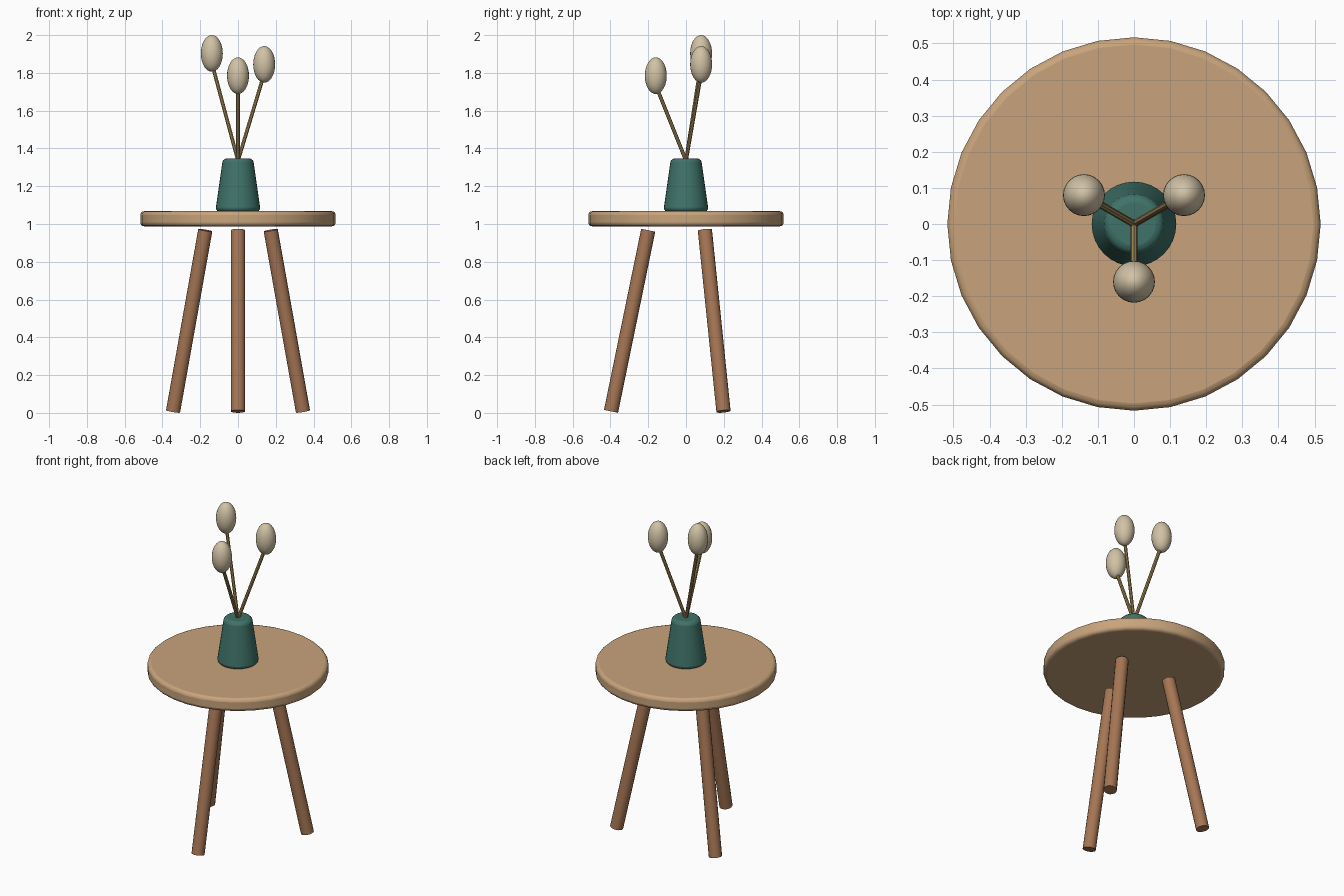
import bpy
from math import radians, cos, sin
from mathutils import Vector

if "Cube" in bpy.data.objects:
    bpy.data.objects.remove(bpy.data.objects["Cube"])


def material(name, rgb):
    m = bpy.data.materials.new(name)
    m.diffuse_color = (*rgb, 1)
    m.use_nodes = True
    m.node_tree.nodes["Principled BSDF"].inputs["Base Color"].default_value = m.diffuse_color
    return m


oak = material("oak", (0.58, 0.37, 0.20))
walnut = material("walnut", (0.38, 0.18, 0.09))
glaze = material("green_glaze", (0.05, 0.17, 0.14))
straw = material("straw", (0.38, 0.26, 0.10))
cream = material("cream", (0.64, 0.54, 0.38))


def finish(name, mat, bevel=0, segments=3):
    ob = bpy.context.object
    ob.name = name
    ob.data.materials.append(mat)
    if bevel:
        mod = ob.modifiers.new("rounded_edges", 'BEVEL')
        mod.width = bevel
        mod.segments = segments
        mod.limit_method = 'ANGLE'
        mod.angle_limit = radians(40)
    bpy.ops.object.shade_smooth_by_angle(angle=radians(40))
    return ob


def rod(name, start, end, radius, sides, mat):
    a, b = Vector(start), Vector(end)
    d = b - a
    bpy.ops.mesh.primitive_cylinder_add(
        vertices=sides, radius=radius, depth=d.length, location=(a + b) / 2,
        rotation=d.to_track_quat('Z', 'Y').to_euler())
    return finish(name, mat)


def polar(r, deg, z):
    return (r * cos(radians(deg)), r * sin(radians(deg)), z)


# Round table top
bpy.ops.mesh.primitive_cylinder_add(vertices=32, radius=0.517, depth=0.08,
                                    location=(0, 0, 1.028))
finish("table_top", oak, 0.02)

# Three splayed legs, stopping just short of the top
for name, ang in (("front_leg", -90), ("right_leg", 30), ("left_leg", 150)):
    rod(name, polar(0.397, ang, 0.008), polar(0.20, ang, 0.967), 0.038, 16, walnut)

# Tapered vase
bpy.ops.mesh.primitive_cone_add(vertices=32, radius1=0.12, radius2=0.08,
                                depth=0.28, location=(0, 0, 1.207))
finish("vase", glaze, 0.02)

# Dried stems with upright oval seed heads
for side, ang, z in (("front", -90, 1.785), ("right", 30, 1.845), ("left", 150, 1.903)):
    rod(side + "_stem", (0, 0, 1.335), polar(0.16, ang, z - 0.05), 0.01, 8, straw)
    bpy.ops.mesh.primitive_uv_sphere_add(segments=24, ring_count=16, radius=1,
                                         location=polar(0.16, ang, z))
    head = finish(side + "_seed_head", cream)
    head.scale = (0.058, 0.058, 0.097)
